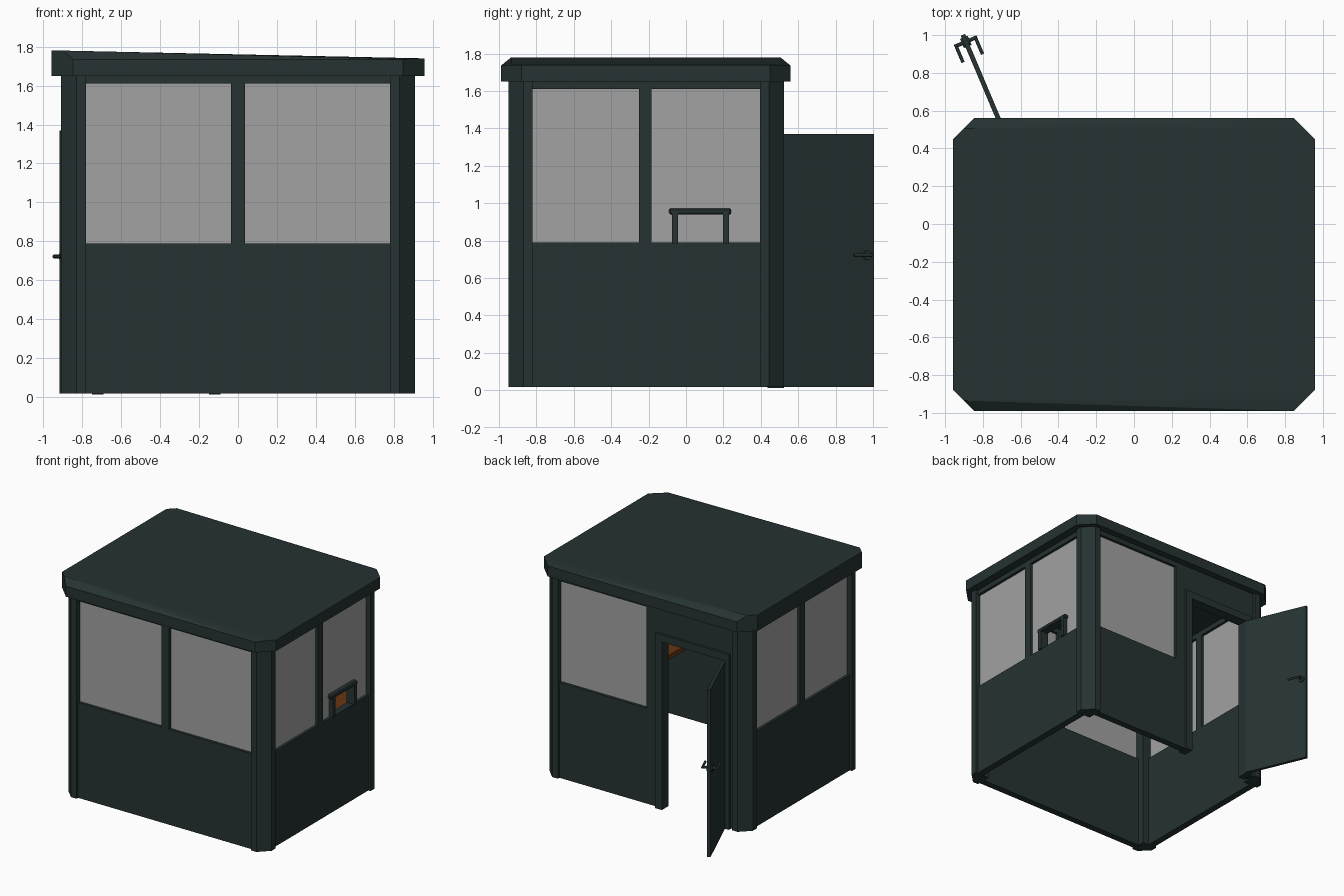
import bpy, bmesh, math
from mathutils import Matrix, Vector

if "Cube" in bpy.data.objects:
    bpy.data.objects.remove(bpy.data.objects["Cube"])


def material(name, col):
    m = bpy.data.materials.new(name)
    m.diffuse_color = (*col, 1)
    m.use_nodes = True
    m.node_tree.nodes["Principled BSDF"].inputs["Base Color"].default_value = m.diffuse_color
    return m


GREEN = material("dark_green_paint", (0.019, 0.032, 0.032))
GLASS = material("grey_glass", (0.36, 0.36, 0.36))
WOOD = material("brown_wood", (0.13, 0.036, 0.006))


def finish(bm, name, mat, matrix=None):
    bmesh.ops.recalc_face_normals(bm, faces=bm.faces)
    if matrix:
        bm.transform(matrix)
    me = bpy.data.meshes.new(name)
    bm.to_mesh(me)
    bm.free()
    me.materials.append(mat)
    ob = bpy.data.objects.new(name, me)
    bpy.context.collection.objects.link(ob)
    return ob


def box(name, x, y, z, mat=GREEN, matrix=None, bevel=0):
    bm = bmesh.new()
    bmesh.ops.create_cube(bm, size=1)
    for v in bm.verts:
        v.co = [(r[0] + r[1]) / 2 + c * (r[1] - r[0]) for r, c in zip((x, y, z), v.co)]
    if bevel:
        bmesh.ops.bevel(bm, geom=bm.edges[:], offset=bevel, segments=1, affect='EDGES')
    return finish(bm, name, mat, matrix)


def rod(name, a, b, r, matrix):
    a, b = Vector(a), Vector(b)
    bm = bmesh.new()
    bmesh.ops.create_cone(bm, cap_ends=True, segments=12, radius1=r, radius2=r, depth=(b - a).length)
    rot = (b - a).to_track_quat('Z', 'Y').to_matrix().to_4x4()
    ob = finish(bm, name, GREEN, matrix @ Matrix.Translation((a + b) / 2) @ rot)
    for p in ob.data.polygons:
        p.use_smooth = len(p.vertices) == 4
    return ob


# main dimensions
X, Y0, Y1 = 0.91, -0.95, 0.525      # outer faces of the posts
P, C = 0.13, 0.08                   # post width and corner chamfer
IN, TH = 0.02, 0.055                # wall inset and thickness
B, SILL, HEAD, TOP = 0.018, 0.79, 1.61, 1.66
YM = (Y0 + Y1) / 2

# corner posts with a chamfered outer corner
for sx, nx in ((-1, "left"), (1, "right")):
    for sy, ny in ((-1, "front"), (1, "back")):
        cx, cy = sx * X, (Y0 if sy < 0 else Y1)
        prof = [(P, P), (P, 0), (C, 0), (0, C), (0, P)]
        bm = bmesh.new()
        f = bm.faces.new([bm.verts.new((cx - sx * a, cy - sy * b, B)) for a, b in prof])
        up = bmesh.ops.extrude_face_region(bm, geom=[f])
        bmesh.ops.translate(bm, vec=(0, 0, TOP - B),
                            verts=[g for g in up['geom'] if isinstance(g, bmesh.types.BMVert)])
        finish(bm, f"{ny}_{nx}_post", GREEN)

xr = (-X + P, X - P)
yr = (Y0 + P, Y1 - P)
front = (Y0 + IN, Y0 + IN + TH)
back = (Y1 - IN - TH, Y1 - IN)
right = (X - IN - TH, X - IN)
left = (-X + IN, -X + IN + TH)


def mid(r, h=0.006):
    m = (r[0] + r[1]) / 2
    return (m - h, m + h)


# front wall
box("front_lower_wall", xr, front, (B, SILL))
box("front_top_rail", xr, front, (HEAD, TOP))
box("front_mullion", (-0.035, 0.035), front, (SILL, HEAD))
box("front_left_glass", (xr[0], -0.035), mid(front), (SILL, HEAD), GLASS)
box("front_right_glass", (0.035, xr[1]), mid(front), (SILL, HEAD), GLASS)

# side walls
ma, mb = -0.25, -0.185
for n, r in (("left", left), ("right", right)):
    box(n + "_lower_wall", r, yr, (B, SILL))
    box(n + "_top_rail", r, yr, (HEAD, TOP))
    box(n + "_mullion", r, (ma, mb), (SILL, HEAD))
    box(n + "_front_glass", mid(r), (yr[0], ma), (SILL, HEAD), GLASS)
box("left_back_glass", mid(left), (mb, yr[1]), (SILL, HEAD), GLASS)

# right glass with the serving hatch left open
h0, h1, hz = -0.06, 0.215, 0.955
box("right_back_glass_top", mid(right), (mb, yr[1]), (hz, HEAD), GLASS)
box("right_back_glass_front", mid(right), (mb, h0), (SILL, hz), GLASS)
box("right_back_glass_back", mid(right), (h1, yr[1]), (SILL, hz), GLASS)
hx = (right[0] - 0.005, right[1] + 0.015)
box("hatch_top_bar", hx, (-0.09, 0.24), (0.94, 0.972), bevel=0.007)
for i, y in enumerate((h0, h1)):
    box(f"hatch_side_{i + 1}", hx, (y - 0.016, y + 0.016), (SILL - 0.005, 0.95))

# back wall: window half and door half
box("back_lower_wall", (-0.035, xr[1]), back, (B, SILL))
box("back_top_rail", (-0.035, xr[1]), back, (HEAD, TOP))
box("back_glass", (0.0, xr[1]), mid(back), (SILL, HEAD), GLASS)
box("back_window_post", (-0.035, 0.0), back, (SILL, HEAD))
d0, d1, dz = -0.75, -0.09, 1.43
box("door_left_panel", (xr[0], d0), back, (B, TOP))
box("door_right_panel", (d1, -0.035), back, (B, TOP))
box("door_over_panel", (d0, d1), back, (dz, TOP))
fy = (back[0] - 0.015, back[1] + 0.018)
box("door_frame_left", (d0, d0 + 0.06), fy, (0.012, dz))
box("door_frame_right", (d1 - 0.06, d1), fy, (0.012, dz))
box("door_frame_top", (d0 + 0.06, d1 - 0.06), fy, (dz - 0.06, dz))

# open door, swung out on its hinge, with lever handles on both faces
M = Matrix.Translation((-0.70, 0.515, 0)) @ Matrix.Rotation(math.atan2(0.92, -0.39), 4, 'Z')
L = 0.528
box("door", (0, L), (-0.0125, 0.0125), (B, 1.37), matrix=M)
for s, n in ((-1, "inner"), (1, "outer")):
    hxp, z = L - 0.04, 0.722
    rod(n + "_handle_plate", (hxp, s * 0.01, z), (hxp, s * 0.022, z), 0.026, M)
    rod(n + "_handle_stem", (hxp, s * 0.015, z), (hxp, s * 0.06, z), 0.01, M)
    rod(n + "_handle_lever", (hxp + 0.01, s * 0.056, z), (hxp - 0.095, s * 0.056, z), 0.009, M)

# desk along the right wall
box("desk", (0.40, right[0]), (front[1], back[0]), (0.745, 0.782), WOOD)

# roof: chamfered slab, top sloping to the right with front and back bevels
RX, R0, R1, K = 0.957, -0.99, 0.56, 0.11
pts = []
for sx in (-1, 1):
    zt = 1.78 if sx < 0 else 1.74
    for ye, s in ((R0, -1), (R1, 1)):
        for x, y, z in ((RX, ye - s * K, zt), (RX - K, ye, 1.735),
                        (RX - 0.055, ye - s * 0.055, zt)):
            pts.append((sx * x, y, z))
        pts += [(sx * RX, ye - s * K, 1.65), (sx * (RX - K), ye, 1.65)]
bm = bmesh.new()
for p in pts:
    bm.verts.new(p)
bmesh.ops.convex_hull(bm, input=bm.verts)
bmesh.ops.dissolve_limit(bm, angle_limit=0.01, verts=bm.verts, edges=bm.edges)
finish(bm, "roof", GREEN)
